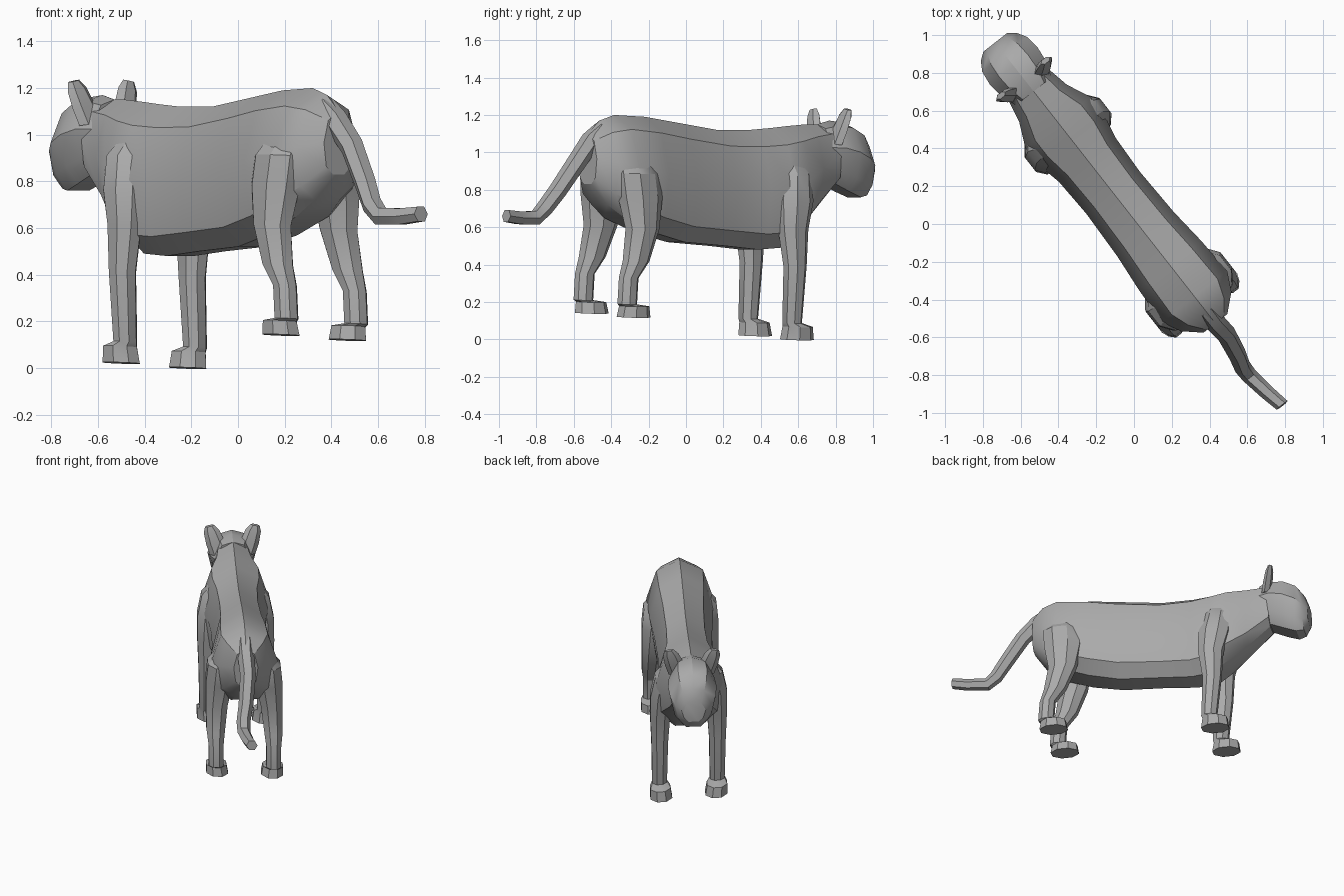
import bpy, bmesh
from math import cos, sin, pi, radians
from mathutils import Vector

cube = bpy.data.objects.get("Cube")
if cube:
    bpy.data.objects.remove(cube, do_unlink=True)

grey = bpy.data.materials.new("plain grey")
grey.use_nodes = True
colour = (0.4, 0.4, 0.4, 1)
grey.diffuse_color = colour
grey.node_tree.nodes["Principled BSDF"].inputs["Base Color"].default_value = colour

# The animal walks diagonally: forward axis and right-hand axis
FORWARD = Vector((-0.617, 0.787, 0))
RIGHT = Vector((0.787, 0.617, 0))
UP = Vector((0, 0, 1))
MIDLINE = RIGHT * 0.015


def place(along, out, height):
    """Along the body, to the right, and up, turned into world space."""
    return MIDLINE + FORWARD * along + RIGHT * out + UP * height


def polygon(centre, across, upward, sides, turn=0):
    """Regular ring stretched along two half-axis vectors."""
    angles = [2 * pi * (k + turn) / sides for k in range(sides)]
    return [centre + across * cos(a) + upward * sin(a) for a in angles]


def loft(name, rings):
    """Skin a list of equal rings and cap both ends."""
    bm = bmesh.new()
    rows = [[bm.verts.new(point) for point in ring] for ring in rings]
    count = len(rows[0])
    for lower, upper in zip(rows, rows[1:]):
        for i in range(count):
            j = (i + 1) % count
            bm.faces.new((lower[i], lower[j], upper[j], upper[i]))
    bm.faces.new(rows[0])
    bm.faces.new(rows[-1])
    bmesh.ops.recalc_face_normals(bm, faces=bm.faces)
    mesh = bpy.data.meshes.new(name)
    bm.to_mesh(mesh)
    bm.free()
    mesh.materials.append(grey)
    part = bpy.data.objects.new(name, mesh)
    bpy.context.collection.objects.link(part)
    bpy.ops.object.select_all(action='DESELECT')
    part.select_set(True)
    bpy.context.view_layer.objects.active = part
    bpy.ops.object.shade_smooth_by_angle(angle=radians(30))


def ridged_loft(name, section, stations):
    """Mirrored section with a top ridge, scaled to each station's size."""
    rings = []
    for along, top, bottom, half_width in stations:
        tall = top - bottom
        right = [(half_width * w, bottom + tall * h) for w, h in section]
        left = [(-w, h) for w, h in reversed(right)]
        outline = [(0, top)] + right + left
        rings.append([place(along, w, h) for w, h in outline])
    loft(name, rings)


def leg(name, side, stations):
    """Eight-sided leg of level rings, its top tucked into the torso."""
    rings = []
    for along, height, half_length in stations:
        half_width = 0.02 + half_length * 0.6
        tuck = (1.15 - height) * 0.6
        out = side * min(0.19, 0.255 - half_width, tuck)
        centre = place(along, out, height - out * 0.06)
        slope = RIGHT - UP * 0.06
        rings.append(polygon(centre, slope * half_width * 1.05,
                             FORWARD * half_length * 1.1, 8, 0.5))
    loft(name, rings)


# Torso from rump to neck: along, top, bottom, half width
torso_section = [(0.7, 0.86), (1, 0.5), (0.84, 0.13), (0.4, 0)]
ridged_loft("torso", torso_section, [
    (-0.68, 1.1, 0.83, 0.08),
    (-0.6, 1.17, 0.72, 0.17),
    (-0.5, 1.2, 0.65, 0.22),
    (-0.29, 1.19, 0.57, 0.21),
    (-0.08, 1.16, 0.52, 0.19),
    (0.2, 1.12, 0.5, 0.18),
    (0.42, 1.12, 0.48, 0.19),
    (0.56, 1.13, 0.49, 0.22),
    (0.67, 1.14, 0.57, 0.22),
    (0.8, 1.15, 0.68, 0.16),
    (0.95, 1.15, 0.82, 0.13),
])

# Head from nape to muzzle
head_section = [(0.6, 0.92), (1, 0.57), (0.8, 0.2), (0.4, 0)]
ridged_loft("head", head_section, [
    (0.88, 1.15, 0.86, 0.12),
    (0.96, 1.17, 0.83, 0.15),
    (1.05, 1.16, 0.79, 0.16),
    (1.13, 1.12, 0.76, 0.15),
    (1.18, 1.05, 0.77, 0.12),
    (1.21, 0.97, 0.82, 0.08),
])

# Legs from shoulder or haunch down to the sole: along, height, half length
front_leg = [
    (0.6, 1, 0.05),
    (0.61, 0.9, 0.09),
    (0.59, 0.75, 0.1),
    (0.57, 0.6, 0.08),
    (0.58, 0.4, 0.06),
    (0.56, 0.1, 0.05),
    (0.6, 0.08, 0.08),
    (0.6, 0.01, 0.09),
]
hind_leg = [
    (-0.46, 1.02, 0.08),
    (-0.46, 0.9, 0.12),
    (-0.45, 0.77, 0.12),
    (-0.45, 0.6, 0.09),
    (-0.5, 0.43, 0.07),
    (-0.55, 0.34, 0.05),
    (-0.56, 0.2, 0.05),
    (-0.51, 0.19, 0.08),
    (-0.51, 0.13, 0.09),
]

for label, side in (("left", -1), ("right", 1)):
    leg(label + "_front_leg", side, front_leg)
    leg(label + "_hind_leg", side, hind_leg)
    # Ear leaning outward, widest in the middle
    base, tip = place(0.93, side * 0.09, 1.05), place(0.97, side * 0.15, 1.23)
    across = RIGHT * side - UP * 0.2
    loft(label + "_ear", [
        polygon(base.lerp(tip, part), across * width, FORWARD * width * 0.5, 6)
        for part, width in ((0, 0.06), (0.4, 0.06), (0.8, 0.05), (1, 0.03))])

# Tail: tapering rings square to a bent path
path = [place(*point) for point in (
    (-0.58, 0, 1.11), (-0.66, 0, 1.06), (-0.76, 0.01, 0.95),
    (-0.88, -0.01, 0.79), (-0.95, -0.03, 0.7), (-1.01, -0.03, 0.65),
    (-1.14, -0.01, 0.65), (-1.24, 0.01, 0.66))]
rings = []
for i, point in enumerate(path):
    heading = path[min(i + 1, len(path) - 1)] - path[max(i - 1, 0)]
    across = RIGHT * (0.058 - i * 0.003)
    upward = heading.normalized().cross(across)
    rings.append(polygon(point, across, upward, 6))
loft("tail", rings)
